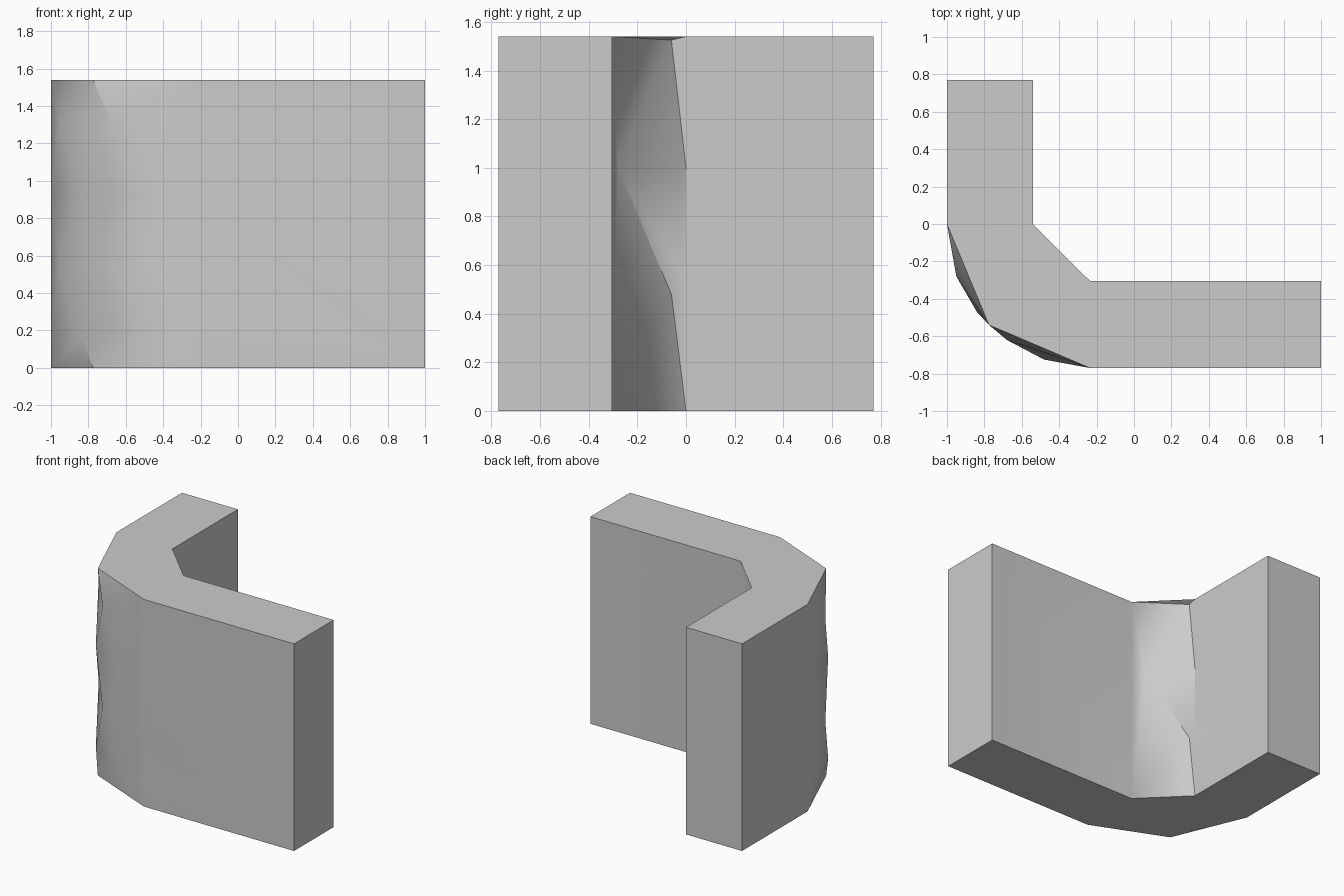
import bpy
import bmesh

cube = bpy.data.objects.get("Cube")
if cube:
    bpy.data.objects.remove(cube, do_unlink=True)

HEIGHT = 1.54
grey = bpy.data.materials.new("stone grey")
grey.use_nodes = True
grey.diffuse_color = (0.6, 0.6, 0.6, 1)
grey.node_tree.nodes["Principled BSDF"].inputs["Base Color"].default_value = (0.6, 0.6, 0.6, 1)

bm = bmesh.new()


def row(points, z):
    return [bm.verts.new((x, y, z)) for x, y in points]


def tris(*groups):
    for group in groups:
        bm.faces.new(group)


# Rough outer corner: straight chamfers at the ends, staggered bulges between
start, end = (-1, 0), (-0.235, -0.77)
rim = [start, (-0.775, -0.54), end]
odd = [start, (-0.95, -0.28), (-0.68, -0.62), end]
even = [start, (-0.84, -0.47), (-0.48, -0.725), end]
top = row(rim, HEIGHT)
rows = [row(odd, 1.31), row(even, 0.93), row(odd, 0.55), row(even, 0.17)]
bottom = row(rim, 0)

for i, (upper, lower) in enumerate(zip(rows, rows[1:])):
    a, b = (upper, lower) if i % 2 == 0 else (lower, upper)
    for k in range(3):
        tris((a[k], a[k + 1], b[k]), (a[k + 1], b[k + 1], b[k]))

for (s, m, e), (s2, p, q, e2) in ((top, rows[0]), (bottom, rows[-1])):
    tris((s, s2, p), (s, p, m), (m, p, q), (m, q, e), (e, q, e2))

# Hollowed inner corner
left, right = (-0.235, -0.305), (-0.54, 0)
left_top, right_top = row([left, right], HEIGHT)
left_low, right_low = row([left, right], 0)
edge_low = bm.verts.new((*right, 0.52))
edge_high = bm.verts.new((*right, 1.0))
notch_top = bm.verts.new((-0.54, -0.06, 1.525))
notch_low = bm.verts.new((-0.54, -0.06, 0.48))
hollow = bm.verts.new((-0.342, -0.28, 1.0))
tris((left_low, right_low, notch_low), (left_low, notch_low, hollow),
     (notch_low, right_low, edge_low), (notch_low, edge_low, hollow),
     (hollow, edge_low, edge_high), (hollow, edge_high, notch_top),
     (notch_top, edge_high, right_top), (notch_top, right_top, left_top),
     (notch_top, left_top, hollow), (hollow, left_top, left_low))

# Two straight wings: end corners, then the long sides and end caps
side_corners = [(-1, 0.77), (-0.54, 0.77)]
front_corners = [(1, -0.77), (1, -0.305)]
st, sb = row(side_corners, HEIGHT), row(side_corners, 0)
ft, fb = row(front_corners, HEIGHT), row(front_corners, 0)
outer_side = [top[0]] + [r[0] for r in rows] + [bottom[0]]
outer_front = [top[2]] + [r[3] for r in rows] + [bottom[2]]
tris([st[0]] + outer_side + [sb[0]],
     [ft[0]] + outer_front + [fb[0]],
     [st[1], right_top, edge_high, edge_low, right_low, sb[1]],
     [ft[1], left_top, left_low, fb[1]],
     [st[0], sb[0], sb[1], st[1]],
     [ft[0], fb[0], fb[1], ft[1]])

# Flat top and base
tris([st[0]] + top + [ft[0], ft[1], left_top, right_top, st[1]],
     [sb[0]] + bottom + [fb[0], fb[1], left_low, right_low, sb[1]])

bmesh.ops.recalc_face_normals(bm, faces=bm.faces[:])
mesh = bpy.data.meshes.new("corner_wall")
bm.to_mesh(mesh)
bm.free()
mesh.materials.append(grey)
wall = bpy.data.objects.new("corner_wall", mesh)
bpy.context.collection.objects.link(wall)

# Soft chipped corner, crisp wall edges
bpy.ops.object.select_all(action='DESELECT')
wall.select_set(True)
bpy.context.view_layer.objects.active = wall
bpy.ops.object.shade_smooth_by_angle(angle=0.52)
weighted = wall.modifiers.new("flat_walls", 'WEIGHTED_NORMAL')
weighted.keep_sharp = True
